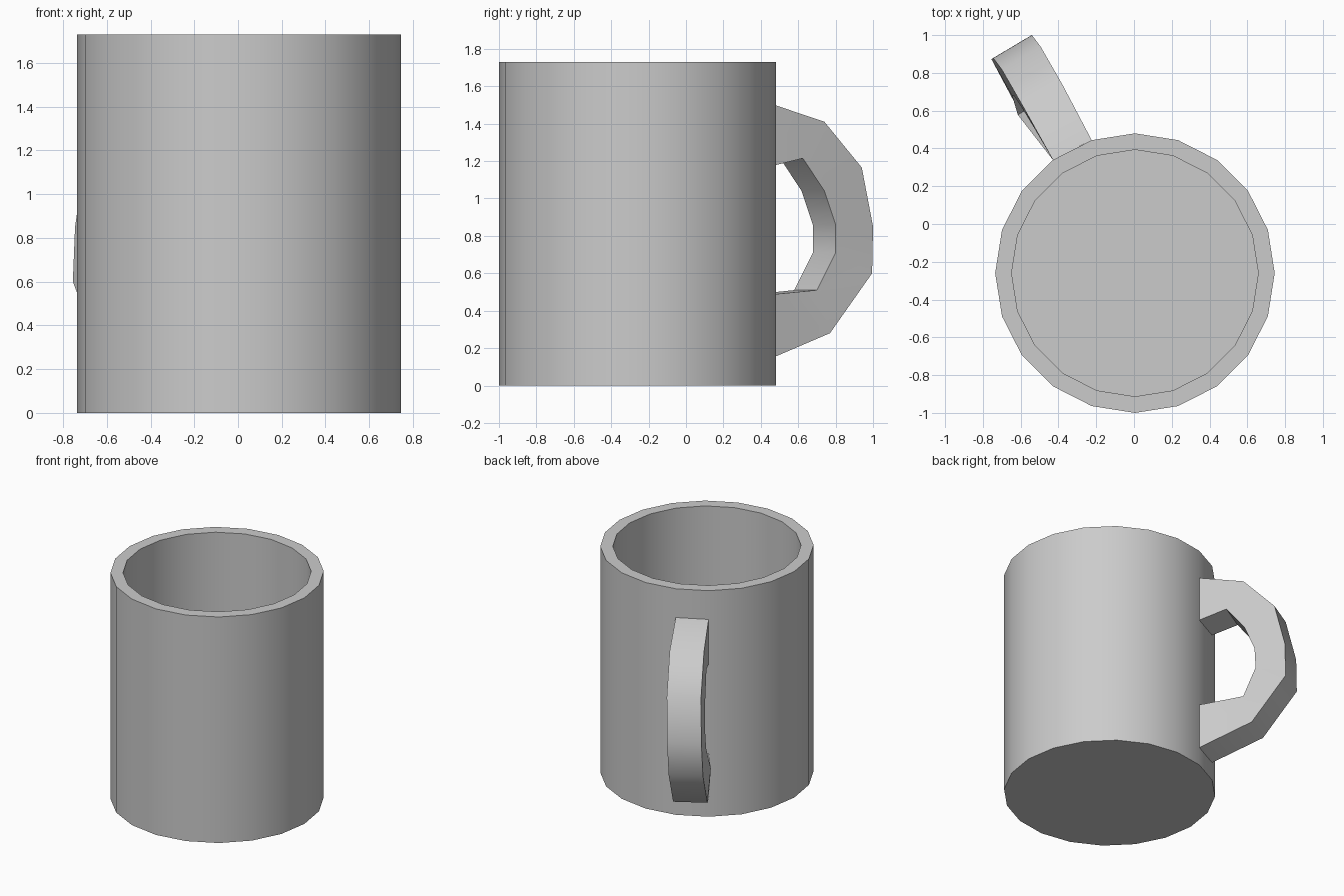
import bpy, bmesh, math

if "Cube" in bpy.data.objects:
    bpy.data.objects.remove(bpy.data.objects["Cube"])

CX, CY, R_OUT, R_IN, HEIGHT, FLOOR = 0.005, -0.26, 0.74, 0.653, 1.73, 0.09
SIDES = 20


def finish(bm, name, angle):
    bmesh.ops.recalc_face_normals(bm, faces=bm.faces)
    mesh = bpy.data.meshes.new(name)
    bm.to_mesh(mesh)
    bm.free()
    obj = bpy.data.objects.new(name, mesh)
    bpy.context.collection.objects.link(obj)
    bpy.ops.object.select_all(action='DESELECT')
    bpy.context.view_layer.objects.active = obj
    obj.select_set(True)
    bpy.ops.object.shade_smooth_by_angle(angle=math.radians(angle))
    return obj


def skin(bm, a, b, closed=True):
    n = len(a)
    for i in range(n if closed else n - 1):
        j = (i + 1) % n
        bm.faces.new((a[i], a[j], b[j], b[i]))


# Cup body: outer wall, flat rim, inner wall and floor
bm = bmesh.new()
rings = []
for r, z in ((R_OUT, 0), (R_OUT, HEIGHT), (R_IN, HEIGHT), (R_IN, FLOOR)):
    rings.append([bm.verts.new((CX + r * math.cos(math.tau * i / SIDES),
                                CY + r * math.sin(math.tau * i / SIDES), z))
                  for i in range(SIDES)])
for a, b in zip(rings, rings[1:]):
    skin(bm, a, b)
bm.faces.new(rings[0])
bm.faces.new(rings[-1])
finish(bm, "cup_body", 30)

# Handle: outer and inner edge paths, swept across one facet of the body
outer = [(-.224, .444, 1.51), (-.38, .74, 1.41), (-.495, .94, 1.165),
         (-.54, 1.0, .85), (-.55, .995, .60), (-.43, .77, .28), (-.224, .444, .14)]
inner = [(-.224, .444, 1.17), (-.32, .625, 1.215), (-.39, .74, 1.04),
         (-.43, .80, .86), (-.44, .80, .71), (-.41, .70, .51), (-.224, .444, .485)]


def far_side(path):
    last = len(path) - 1
    return [(x - .205, y - (.105 if i in (0, last) else .122), z)
            for i, (x, y, z) in enumerate(path)]


bm = bmesh.new()
strips = [[bm.verts.new(p) for p in path]
          for path in (outer, inner, far_side(inner), far_side(outer))]
for k in range(4):
    skin(bm, strips[k], strips[(k + 1) % 4], closed=False)
finish(bm, "handle", 40)
